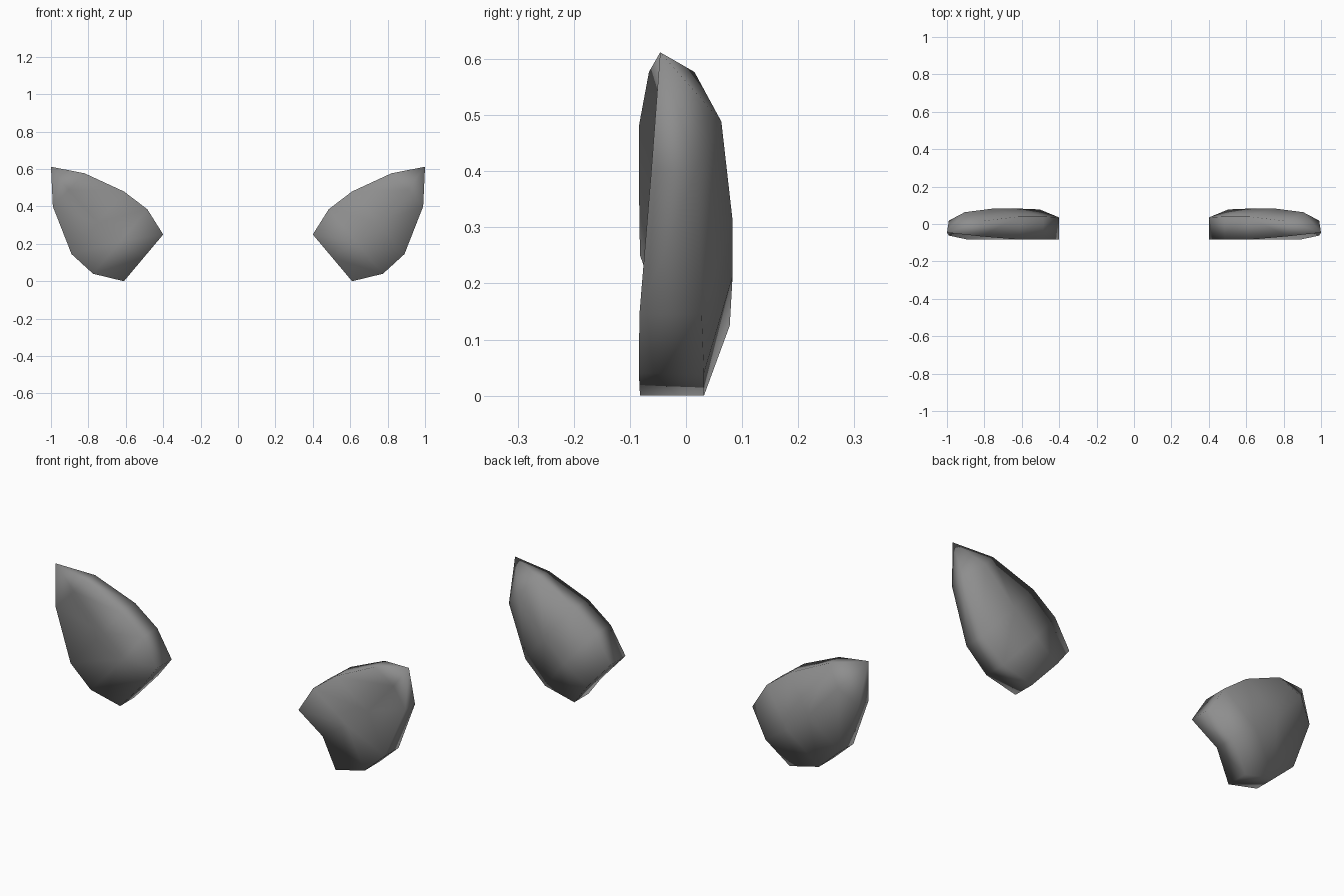
import bpy
import bmesh

cube = bpy.data.objects.get("Cube")
if cube:
    bpy.data.objects.remove(cube)

# Single grey finish
grey = bpy.data.materials.new("ear_grey")
grey.use_nodes = True
colour = (0.27, 0.27, 0.27, 1)
grey.diffuse_color = colour
grey.node_tree.nodes["Principled BSDF"].inputs["Base Color"].default_value = colour

# Cross-sections from base to tip:
# inner edge (x, z), outer edge (x, z), front y and back y of (inner, spine, outer)
SECTIONS = [
    ((0.40, 0.25), (0.61, 0.00), (-0.082, -0.036, -0.082), (0.035, 0.078, 0.032)),
    ((0.485, 0.385), (0.775, 0.04), (-0.084, -0.022, -0.084), (0.04, 0.083, 0.032)),
    ((0.61, 0.48), (0.89, 0.145), (-0.084, -0.020, -0.083), (0.04, 0.083, 0.028)),
    ((0.82, 0.577), (0.99, 0.40), (-0.066, -0.035, -0.062), (0.015, 0.063, 0.018)),
]
TIP = (1.0, -0.046, 0.612)


def make_ear(name, side):
    bm = bmesh.new()

    # Each section is a closed loop: front inner to outer, back outer to inner
    loops = []
    for inner, outer, front, back in SECTIONS:
        mid = ((inner[0] + outer[0]) / 2, (inner[1] + outer[1]) / 2)
        ring = list(zip((inner, mid, outer), front))
        ring += list(zip((outer, mid, inner), reversed(back)))
        loops.append([bm.verts.new((side * p[0], y, p[1])) for p, y in ring])

    # Skin between neighbouring sections
    for a, b in zip(loops, loops[1:]):
        for i in range(6):
            j = (i + 1) % 6
            bm.faces.new((a[i], a[j], b[j], b[i]))

    # Pointed tip
    tip = bm.verts.new((side * TIP[0], TIP[1], TIP[2]))
    last = loops[-1]
    for i in range(6):
        bm.faces.new((last[i], last[(i + 1) % 6], tip))

    # Bent base cap
    base = loops[0]
    bm.faces.new((base[0], base[1], base[4], base[5]))
    bm.faces.new((base[1], base[2], base[3], base[4]))

    bmesh.ops.recalc_face_normals(bm, faces=bm.faces)
    for face in bm.faces:
        face.smooth = True
    mesh = bpy.data.meshes.new(name)
    bm.to_mesh(mesh)
    bm.free()
    mesh.materials.append(grey)
    ear = bpy.data.objects.new(name, mesh)
    bpy.context.collection.objects.link(ear)


make_ear("left_ear", 1)
make_ear("right_ear", -1)
